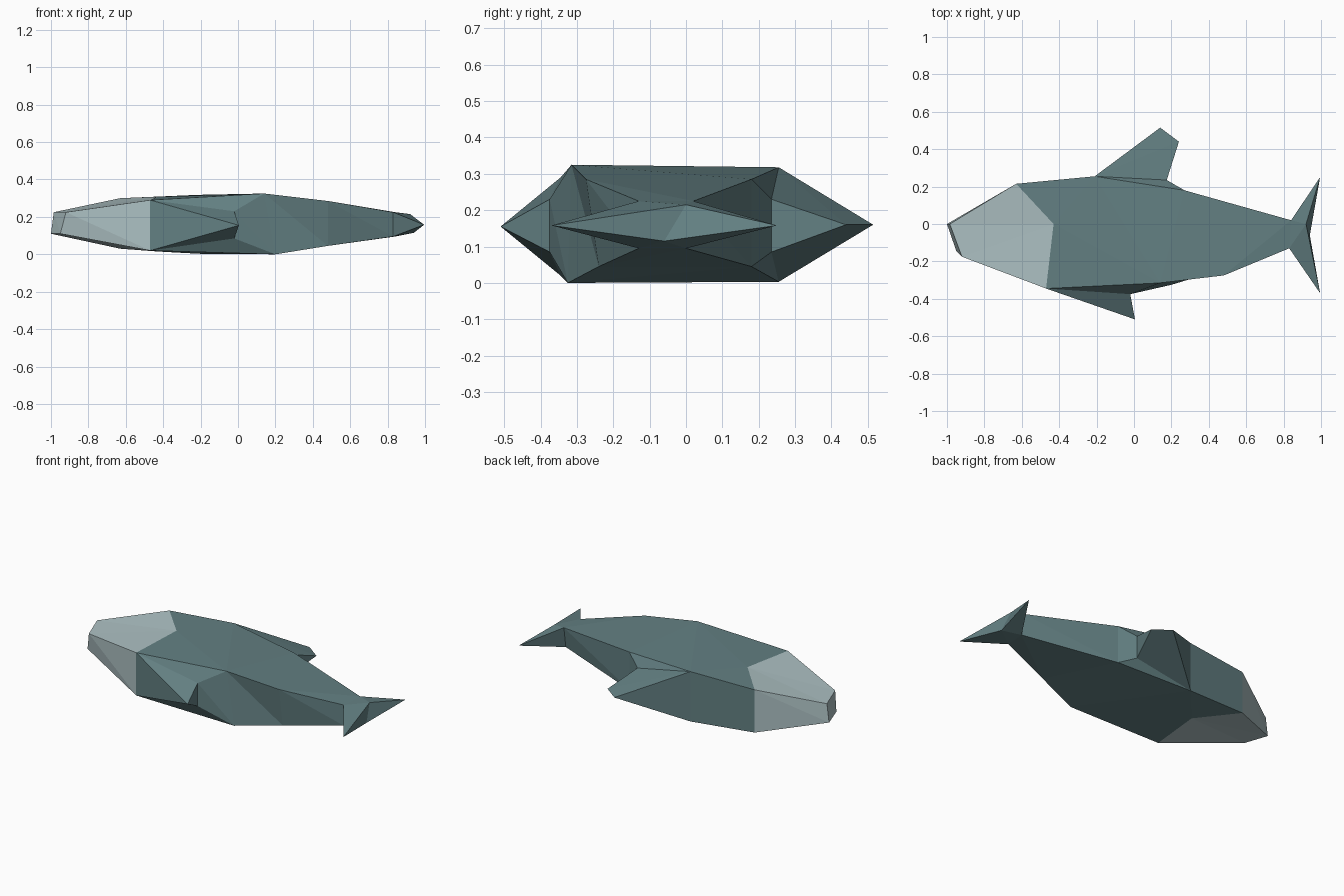
import bpy, bmesh
from mathutils import Vector

if "Cube" in bpy.data.objects:
    bpy.data.objects.remove(bpy.data.objects["Cube"])


def material(name, rgb):
    m = bpy.data.materials.new(name)
    m.diffuse_color = (*rgb, 1)
    m.use_nodes = True
    m.node_tree.nodes["Principled BSDF"].inputs["Base Color"].default_value = m.diffuse_color
    return m


body_col = material("teal grey skin", (0.125, 0.215, 0.225))
head_col = material("pale grey face", (0.42, 0.535, 0.55))

# Outline of the flat body: snout, forehead, fin front, fin rear, tail root (2),
# belly (2), flipper front, chin - once for the upper rim, once for the lower
upper = [(-.985, 0, .225), (-.63, .215, .30), (-.21, .255, .318), (.27, .18, .285),
         (.84, .02, .225), (.83, -.13, .225), (.48, -.275, .285), (.14, -.315, .325),
         (-.47, -.345, .29), (-.92, -.175, .225)]
lower = [(-1, 0, .11), (-.63, .215, .03), (-.21, .255, .003), (.27, .18, .045),
         (.84, 0, .095), (.83, -.13, .095), (.48, -.24, .045), (.2, -.325, 0),
         (-.47, -.345, .02), (-.95, -.145, .11)]

bm = bmesh.new()


def face(*pts):
    bm.faces.new([bm.verts.new(Vector(p)) for p in pts])


# Broad sides: a fan around the cheek point, then two panels to the tail
for rim, z in ((upper, .308), (lower, .015)):
    cheek = (-.43, 0, z)
    fan = [7, 8, 9, 0, 1, 2, 7]
    for a, b in zip(fan, fan[1:]):
        face(cheek, rim[a], rim[b])
    face(rim[2], rim[3], rim[7])
    face(rim[3], rim[6], rim[7])
    face(rim[3], rim[4], rim[6])
    face(rim[4], rim[5], rim[6])

# Narrow edge walls, left open where a fin grows out
for i in (0, 1, 3, 5, 6, 8, 9):
    j = (i + 1) % 10
    face(upper[i], upper[j], lower[i])
    face(upper[j], lower[j], lower[i])


# Fin growing from rim point f to rim point r, with a trailing root and sharp tips
def fin(f, r, root, tips):
    root_up, root_low = (*root, .23), (*root, .085)
    for rim, base in ((upper, root_up), (lower, root_low)):
        face(rim[f], rim[r], base)
        face(rim[f], base, tips[-1])
        if len(tips) > 1:
            face(rim[f], tips[-1], tips[0])
    face(upper[f], lower[f], tips[0])
    face(root_up, root_low, tips[-1])
    face(root_up, upper[r], lower[r])
    face(root_up, lower[r], root_low)


fin(8, 7, (-.02, -.375), [(.005, -.51, .155)])                    # flipper
fin(2, 3, (.175, .235), [(.14, .515, .16), (.24, .44, .16)])      # back fin

# Tail fin with two lobes
mid_up, mid_low = (.92, 0, .215), (.94, -.06, .115)
lobes = {4: (.995, .25, .158), 5: (.995, -.37, .158)}
for i, lobe in lobes.items():
    face(upper[i], lobe, mid_up)
    face(lower[i], lobe, mid_low)
    face(upper[i], lower[i], lobe)
    face(mid_up, mid_low, lobe)
face(upper[4], upper[5], mid_up)
face(lower[4], lower[5], mid_low)

# Weld the panels, and paint everything ahead of the cheek pale
bmesh.ops.remove_doubles(bm, verts=bm.verts, dist=0.0005)
bmesh.ops.recalc_face_normals(bm, faces=bm.faces)
for f in bm.faces:
    f.material_index = 1 if f.calc_center_median().x < -0.5 else 0

mesh = bpy.data.meshes.new("fish_body")
bm.to_mesh(mesh)
bm.free()
mesh.materials.append(body_col)
mesh.materials.append(head_col)
bpy.context.collection.objects.link(bpy.data.objects.new("fish_body", mesh))
